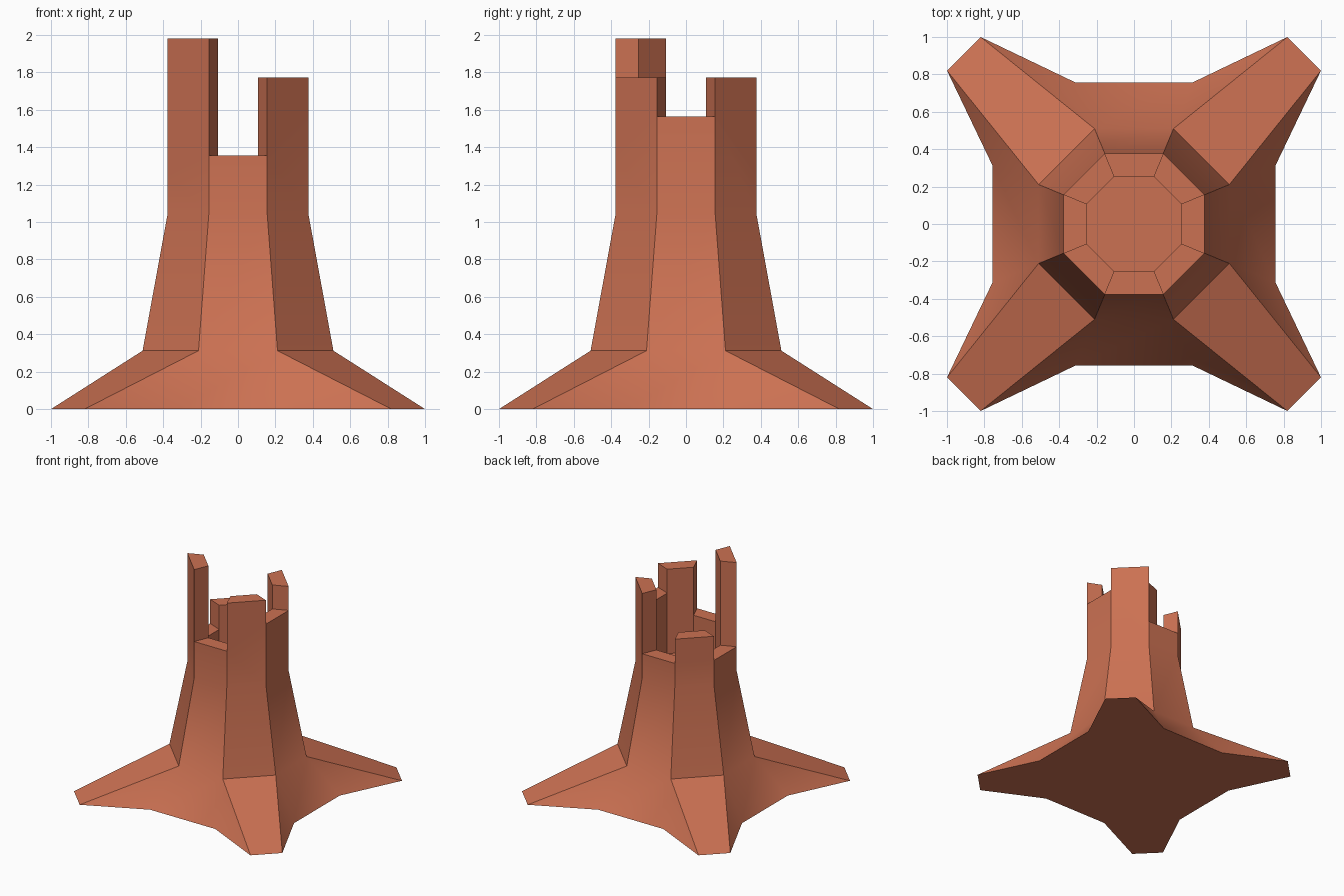
import bpy, bmesh, math
from mathutils import Vector

if "Cube" in bpy.data.objects:
    bpy.data.objects.remove(bpy.data.objects["Cube"])

# Wall heights of the eight sides, counter-clockwise from +x
HEIGHTS = [1.565, 1.773, 1.25, 1.46, 1.25, 1.98, 1.356, 1.773]
SHOULDER = 1.04
bm = bmesh.new()
cache = {}


def vert(p):
    key = tuple(round(c, 4) for c in p)
    if key not in cache:
        cache[key] = bm.verts.new(key)
    return cache[key]


def face(*pts):
    verts = list(dict.fromkeys(vert(p) for p in pts))
    if len(verts) > 2:
        bm.faces.new(verts)


def oct_pt(i, apothem, z):
    a = math.radians(45 * i - 22.5)
    r = apothem / math.cos(math.radians(22.5))
    return Vector((r * math.cos(a), r * math.sin(a), z))


def tip(i, side):
    # Left or right corner of a root tip on the ground
    a = math.radians(45 * i)
    d, w = 1.287, 0.127 * side
    return Vector((d * math.cos(a) - w * math.sin(a), d * math.sin(a) + w * math.cos(a), 0))


outline = []
for i in range(8):
    j = i + 1
    # Tapered trunk
    face(oct_pt(i, .51, .312), oct_pt(j, .51, .312), oct_pt(j, .377, SHOULDER), oct_pt(i, .377, SHOULDER))
    # Flared foot: roots on the diagonals, short skirts between them
    g0, g1 = oct_pt(i, .757, 0), oct_pt(j, .757, 0)
    r0, r1 = oct_pt(i, .51, .312), oct_pt(j, .51, .312)
    if i % 2:
        t0, t1 = tip(i, -1), tip(i, 1)
        face(t0, t1, r1, r0)
        face(g0, t0, r0)
        face(t1, g1, r1)
        outline += [g0, t0, t1]
    else:
        face(g0, g1, r1, r0)
        outline.append(g0)
    # Broken hollow wall
    h, prev, nxt = HEIGHTS[i], HEIGHTS[i - 1], HEIGHTS[j % 8]
    lo0, lo1 = min(h, prev), min(h, nxt)
    for ap, flip in ((.377, False), (.255, True)):
        pts = [oct_pt(i, ap, SHOULDER), oct_pt(j, ap, SHOULDER), oct_pt(j, ap, lo1),
               oct_pt(j, ap, h), oct_pt(i, ap, h), oct_pt(i, ap, lo0)]
        face(*(pts[::-1] if flip else pts))
    face(oct_pt(i, .377, h), oct_pt(j, .377, h), oct_pt(j, .255, h), oct_pt(i, .255, h))
    # Step to the next wall section
    if h != nxt:
        face(oct_pt(j, .377, h), oct_pt(j, .377, nxt), oct_pt(j, .255, nxt), oct_pt(j, .255, h))

# Hollow floor and underside
face(*[oct_pt(i, .255, SHOULDER) for i in range(8)])
face(*outline[::-1])
bmesh.ops.recalc_face_normals(bm, faces=bm.faces)

mesh = bpy.data.meshes.new("hollow_stump")
bm.to_mesh(mesh)
bm.free()
stump = bpy.data.objects.new("hollow_stump", mesh)
bpy.context.collection.objects.link(stump)

mat = bpy.data.materials.new("bark")
mat.diffuse_color = (0.6, 0.165, 0.085, 1)
mat.use_nodes = True
mat.node_tree.nodes["Principled BSDF"].inputs["Base Color"].default_value = mat.diffuse_color
mesh.materials.append(mat)

bpy.context.view_layer.objects.active = stump
stump.select_set(True)
bpy.ops.object.shade_smooth_by_angle(angle=math.radians(30))
